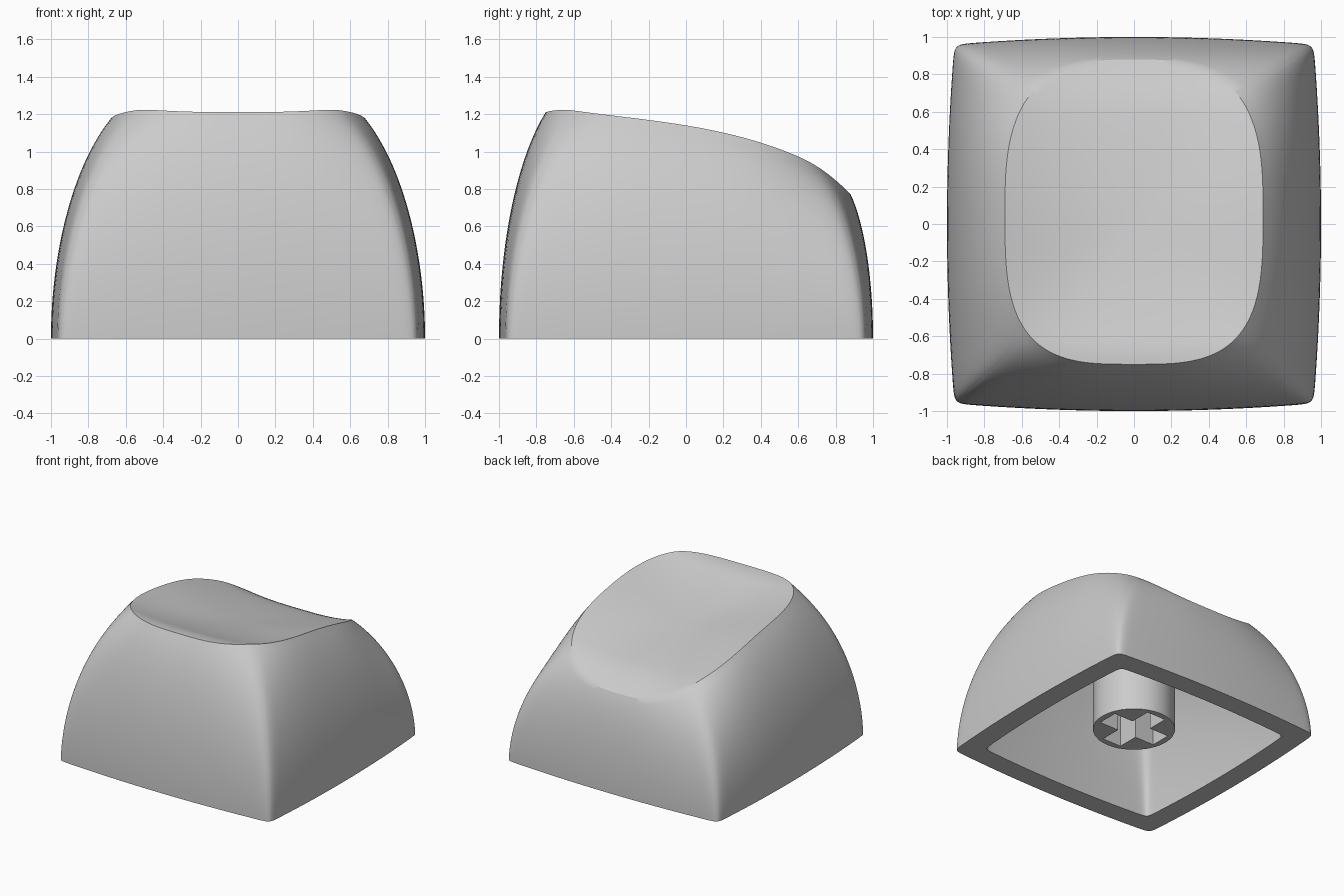
import bpy, bmesh
from math import sin, cos, pi, atan2, sqrt
from mathutils import Vector

if "Cube" in bpy.data.objects:
    bpy.data.objects.remove(bpy.data.objects["Cube"])

grey = bpy.data.materials.new("light grey plastic")
grey.use_nodes = True
grey.diffuse_color = (0.6, 0.6, 0.6, 1)
grey.node_tree.nodes["Principled BSDF"].inputs["Base Color"].default_value = (0.6, 0.6, 0.6, 1)


def loft(name, rings):
    """Skin a list of closed rings and close both ends with a fan."""
    bm = bmesh.new()
    loops = [[bm.verts.new(p) for p in ring] for ring in rings]
    n = len(loops[0])
    for a, b in zip(loops, loops[1:]):
        for i in range(n):
            j = (i + 1) % n
            bm.faces.new((a[i], a[j], b[j], b[i]))
    for loop in (loops[0], loops[-1]):
        hub = bm.verts.new(sum((v.co for v in loop), Vector()) / n)
        for i in range(n):
            bm.faces.new((loop[i], loop[(i + 1) % n], hub))
    bmesh.ops.recalc_face_normals(bm, faces=bm.faces)
    mesh = bpy.data.meshes.new(name)
    bm.to_mesh(mesh)
    bm.free()
    mesh.materials.append(grey)
    obj = bpy.data.objects.new(name, mesh)
    bpy.context.collection.objects.link(obj)
    bpy.ops.object.select_all(action="DESELECT")
    obj.select_set(True)
    bpy.context.view_layer.objects.active = obj
    bpy.ops.object.shade_smooth_by_angle(angle=pi / 6)
    return obj


# Square directions, sampled more densely at the corners
SIDE = 40
directions = []
for k in range(4):
    for i in range(SIDE):
        v = sin(pi / 2 * (2 * i / SIDE - 1))
        directions.append([(1, v), (-v, 1), (-1, -v), (v, -1)][k])


def rounded(d, n):
    """Unit square outline with rounded corners."""
    r = (abs(d[0]) ** n + abs(d[1]) ** n) ** (-1 / n)
    return d[0] * r, d[1] * r


def foot_point(d, n):
    x, y = rounded(d, n)
    return Vector((x * (1 - 0.04 * d[1] ** 2), y * (1 - 0.04 * d[0] ** 2), 0))


def rim_height(y):
    back, front = max(0, y - 0.6), max(0, -y - 0.6)
    slope = 0.165 * y + 0.12 * y ** 2 + 0.11 * y ** 3
    return 1.14 - slope - 0.7 * back ** 2 - 1.4 * front ** 2


def rim_point(d):
    x, y = rounded(d, 3.3 if d[1] < 0 else 2.9)
    y = 0.065 + 0.815 * y
    return Vector((0.69 * x, y, rim_height(y)))


def arc(s):
    """Inward lean of the wall: part of a quarter ellipse, from 0 to 1."""
    k = 0.87
    return (1 - sqrt(1 - (k * s) ** 2)) / (1 - sqrt(1 - k * k))


def wall_ring(s):
    """Ring on the bulging side wall, s = 0 at the base and 1 at the rim."""
    ring = []
    for d in directions:
        r = rim_point(d)
        p = foot_point(d, 50 / (1 + 2 * s)).lerp(r, arc(s))
        p.z = r.z * s
        ring.append(p)
    return ring


def dish_ring(f):
    """Ring on the scooped top, f = 1 at the rim and 0 at the middle."""
    ring = []
    for d in directions:
        r = rim_point(d)
        y = 0.065 + (r.y - 0.065) * f
        ring.append(Vector((r.x * f, y, rim_height(y) - 0.11 * (1 - f * f))))
    return ring


# Cap shell: outer skin, and the same skin shrunk for the hollow
STEPS = 24
skin = [wall_ring(i / STEPS) for i in range(STEPS + 1)]
skin += [dish_ring(1 - i / STEPS) for i in range(1, STEPS)]
hollow = [[Vector((p.x * 0.83, p.y * 0.83, p.z * 0.85)) for p in ring] for ring in skin]
loft("keycap_shell", hollow[::-1] + skin)

# Stem: round post with a cross-shaped socket
ARM, HALF = 0.26, 0.085
tip = atan2(HALF, ARM)
quarter = [0, tip / 2, tip, (tip + pi / 4) / 2]
quarter += [pi / 4] + [pi / 2 - a for a in quarter[:0:-1]]
angles = [a + k * pi / 2 for k in range(4) for a in quarter]


def cross_radius(a):
    c, s = max(abs(cos(a)), 1e-6), max(abs(sin(a)), 1e-6)
    return max(min(ARM / c, HALF / s), min(ARM / s, HALF / c))


def stem_ring(radius, z):
    return [Vector((radius(a) * cos(a), radius(a) * sin(a), z)) for a in angles]


def post(a):
    return 0.31


loft("stem", [stem_ring(post, 0.93), stem_ring(post, 0.115),
              stem_ring(cross_radius, 0.115), stem_ring(cross_radius, 0.55)])
